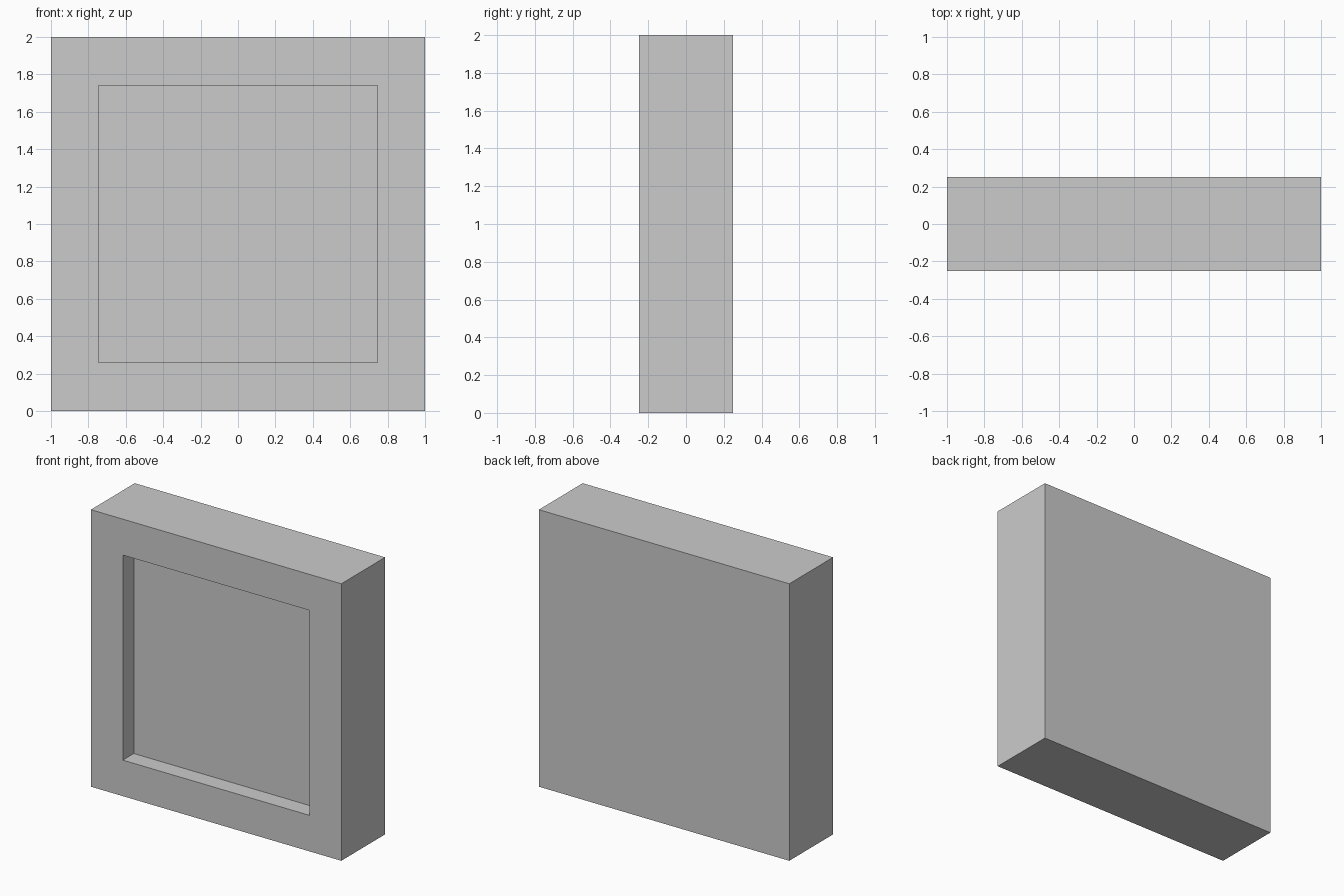
import bpy, bmesh
from mathutils import Matrix, Vector

if "Cube" in bpy.data.objects:
    bpy.data.objects.remove(bpy.data.objects["Cube"])

W, D, H = 2.0, 0.5, 2.0
OPEN_W, OPEN_H, DEPTH = 1.49, 1.48, 0.125

bm = bmesh.new()

# Solid slab standing on the ground
bmesh.ops.create_cube(bm, size=1.0, matrix=Matrix.Translation((0, 0, H / 2)) @ Matrix.Diagonal((W, D, H, 1)))

# Front border: inset the front face to the opening size
bm.normal_update()
front = next(f for f in bm.faces if f.normal.y < -0.9)
bmesh.ops.inset_region(bm, faces=[front], thickness=0.25)
for v in front.verts:
    v.co.x = OPEN_W / 2 * (1 if v.co.x > 0 else -1)
    v.co.z = H / 2 + OPEN_H / 2 * (1 if v.co.z > H / 2 else -1)

# Recessed panel: push the inner face back with straight walls
panel = bmesh.ops.extrude_discrete_faces(bm, faces=[front])["faces"][0]
bmesh.ops.translate(bm, verts=panel.verts[:], vec=Vector((0, DEPTH, 0)))
bmesh.ops.recalc_face_normals(bm, faces=bm.faces[:])

mesh = bpy.data.meshes.new("recessed_block")
bm.to_mesh(mesh)
bm.free()
bpy.context.collection.objects.link(bpy.data.objects.new("recessed_block", mesh))
